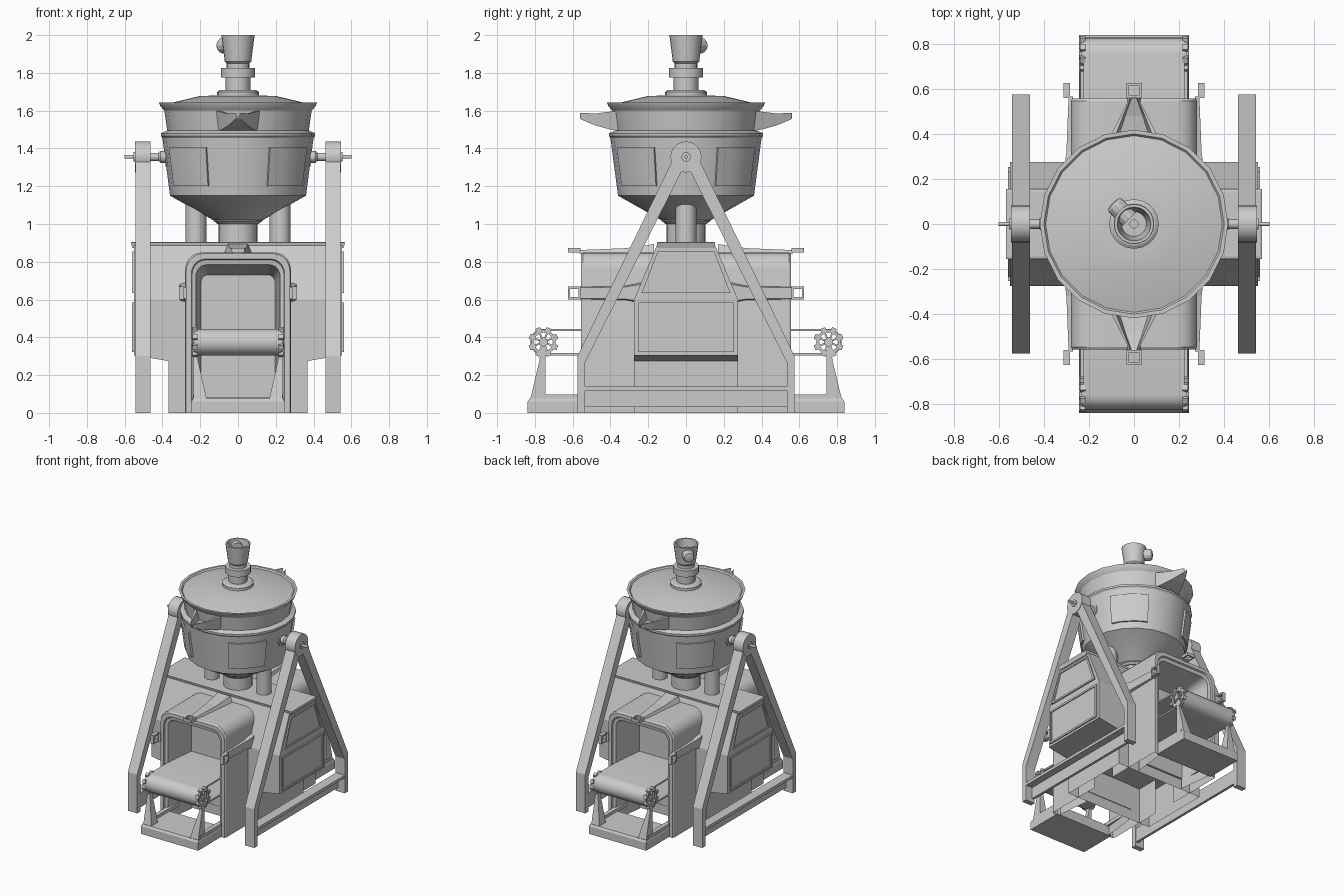
import bpy, bmesh
from math import sin, cos, pi, radians

if "Cube" in bpy.data.objects:
    bpy.data.objects.remove(bpy.data.objects["Cube"])


def loft(name, rings, mirror="", closed=True, caps=True, wrap=False, smooth=True):
    """Skin a list of equal-length 3D rings; mirror is any of 'X', 'Y', 'XY'."""
    bm = bmesh.new()
    vs = [[bm.verts.new(p) for p in r] for r in rings]
    n = len(rings[0])
    pairs = list(zip(vs, vs[1:])) + ([(vs[-1], vs[0])] if wrap else [])
    for a, b in pairs:
        for i in range(n if closed else n - 1):
            j = (i + 1) % n
            bm.faces.new((a[i], a[j], b[j], b[i]))
    if caps and not wrap:
        bm.faces.new(vs[0][::-1])
        bm.faces.new(vs[-1])
    bmesh.ops.recalc_face_normals(bm, faces=bm.faces)
    me = bpy.data.meshes.new(name)
    bm.to_mesh(me)
    bm.free()
    ob = bpy.data.objects.new(name, me)
    bpy.context.collection.objects.link(ob)
    if mirror:
        m = ob.modifiers.new("mirror", "MIRROR")
        m.use_axis = ("X" in mirror, "Y" in mirror, False)
        m.use_mirror_merge = False
    if smooth:
        bpy.ops.object.select_all(action="DESELECT")
        ob.select_set(True)
        bpy.context.view_layer.objects.active = ob
        bpy.ops.object.shade_smooth_by_angle(angle=radians(25))
    return ob


def at(axis, t, u, v):
    return {"x": (t, u, v), "y": (u, t, v), "z": (u, v, t)}[axis]


def prism(name, pts, axis, a, b, mirror="", caps=True):
    return loft(name, [[at(axis, t, *p) for p in pts] for t in (a, b)], mirror, caps=caps, smooth=False)


def rect(u0, u1, v0, v1):
    return [(u0, v0), (u1, v0), (u1, v1), (u0, v1)]


def lathe(name, prof, n=20, axis="z", c=(0, 0), mirror="", wrap=False):
    """Revolve (radius, position) pairs about an axis through c."""
    rings = [[at(axis, t, c[0] + r * cos(2 * pi * i / n), c[1] + r * sin(2 * pi * i / n))
              for i in range(n)] for r, t in prof]
    return loft(name, rings, mirror, wrap=wrap)


def square_ring(name, axis, a, b, c, h, w, mirror):
    def sq(s, t):
        return [at(axis, t, *p) for p in rect(c[0] - s, c[0] + s, c[1] - s, c[1] + s)]
    return loft(name, [sq(h, a), sq(h, b), sq(h - w, b), sq(h - w, a)], mirror, wrap=True, smooth=False)


# Hopper pot with lid
lathe("pot", [(.11, 1.0), (.13, 1.02), (.36, 1.15), (.40, 1.455), (.408, 1.465), (.408, 1.48),
              (.375, 1.495), (.39, 1.60), (.412, 1.625), (.418, 1.642), (.40, 1.642), (.392, 1.632),
              (.20, 1.678), (.11, 1.68)])
lathe("lid_collar", [(.11, 1.67), (.11, 1.70), (.095, 1.71), (.065, 1.71), (.065, 1.775), (.09, 1.775),
                     (.09, 1.825), (.06, 1.825), (.06, 1.85), (.07, 1.86), (.088, 2.0), (.075, 2.0),
                     (.055, 1.88), (.02, 1.88), (.02, 1.895)])
# Side pipe on the filler cup
pipe = lathe("cup_pipe", [(.042, .03), (.042, .115), (.034, .128), (.012, .132)], 12, "x", (0, 1.945))
pipe.rotation_euler.z = radians(135)


# Curved panels on the pot
def pot_r(z):
    return .36 + (z - 1.15) * .131


def panel(name, a0, a1, z0, z1, d):
    rings = []
    for i in range(4):
        a = radians(a0 + (a1 - a0) * i / 3)
        rings.append([(r * cos(a), r * sin(a), z) for r, z in
                      ((pot_r(z0) - .03, z0), (pot_r(z0) + d, z0), (pot_r(z1) + d, z1), (pot_r(z1) - .03, z1))])
    loft(name, rings, "XY")


panel("pot_panel", 25, 65, 1.20, 1.405, .010)

# Pouring spouts: tapering troughs
spout = []
for y, w, zt, zb in ((-.35, .125, 1.60, 1.492), (-.40, .10, 1.595, 1.50),
                     (-.48, .06, 1.585, 1.522), (-.555, .02, 1.588, 1.553), (-.562, .012, 1.588, 1.56)):
    k, f = w * .8, zb + (zt - zb) * .3
    spout.append([(-w, y, zt), (-w * .85, y, zb), (w * .85, y, zb), (w, y, zt),
                  (k, y, zt), (k * .8, y, f), (-k * .8, y, f), (-k, y, zt)])
loft("spout", spout, "Y", smooth=False)

# Outlet pipes below the pot
lathe("outlet_neck", [(.102, .89), (.102, 1.005), (.13, 1.015), (.13, 1.04)])
lathe("outlet_pipe", [(.055, .89), (.055, 1.12)], 16, "z", (.223, 0), "X")

# Trunnions
H = 1.355
lathe("trunnion_boss", [(.05, .36), (.05, .385), (.032, .385), (.032, .41), (.022, .42),
                        (.022, .47)], 16, "x", (0, H), "X")
lathe("trunnion_hub", [(.082, .462), (.082, .545)], 24, "x", (0, H), "X")
lathe("trunnion_cap", [(.025, .54), (.025, .553), (.009, .553), (.009, .602)], 12, "x", (0, H), "X")

# A-frame legs, tied by an angle-section beam
prism("leg", [(0, 1.30), (-.075, 1.33), (-.575, .30), (-.575, 0), (-.535, 0), (-.535, .265), (-.02, 1.285)],
      "x", .462, .542, "XY")
prism("leg_tie_beam", [(.465, .03), (.485, .03), (.485, .118), (.54, .118), (.54, .14), (.465, .14)],
      "y", -.54, .54, "X")

# Central housing with sloping shoulders and angled underside, on an open skirt
body = []
for x, b in ((-.55, .305), (-.37, .275), (.37, .275), (.55, .305)):
    body.append([(x, -.275, b), (x, .275, b), (x, .275, .60), (x, .155, .885), (x, -.155, .885), (x, -.275, .60)])
loft("housing", body, smooth=False)
prism("housing_skirt", rect(-.368, .368, -.275, .275), "z", 0, .29, caps=False)
loft("housing_top_plate", [[(-w, -d, z), (w, -d, z), (w, d, z), (-w, d, z)]
                           for w, d, z in ((.557, .148, .872), (.568, .155, .902), (.56, .145, .905))], smooth=False)


# Framed side panels
def framed(name, outer, inner):
    ring = [[at("x", x, *p) for p in pts] for pts, x in
            ((outer, .548), (outer, .56), (inner, .56), (inner, .553))]
    loft(name, ring, "X", smooth=False)


framed("side_panel", rect(-.252, .252, .322, .585), rect(-.238, .238, .336, .571))
framed("side_panel_upper", [(-.235, .635), (.235, .635), (.15, .855), (-.15, .855)],
       [(-.212, .648), (.212, .648), (.14, .842), (-.14, .842)])


# Arched conveyor tunnels
def arch(w, h, r, y, z0=0):
    pts = [(-w, y, z0)]
    for cx, a0 in ((-w + r, 180), (w - r, 90)):
        pts += [(cx + r * cos(radians(a0 - 18 * i)), y, h - r + r * sin(radians(a0 - 18 * i))) for i in range(6)]
    return pts + [(w, y, z0)]


loft("tunnel", [arch(.28, .85, .09, -.1), arch(.28, .85, .09, -.545), arch(.274, .843, .09, -.557),
                arch(.247, .815, .075, -.557), arch(.243, .81, .075, -.545), arch(.223, .785, .06, -.54),
                arch(.215, .77, .06, -.45), arch(.195, .73, .04, -.285)], "Y", closed=False, caps=False)
prism("tunnel_back_wall", rect(-.20, .20, .08, .735), "y", -.29, -.27, "Y")

# Straps with square end rings
loft("top_strap", [[(-w, y, .84), (w, y, .84), (w * .7, y, z), (-w * .7, y, z)]
                   for y, w, z in ((-.565, .03, .862), (-.32, .06, .872), (-.17, .075, .893))], "Y", smooth=False)
square_ring("top_strap_ring", "z", .85, .872, (0, -.592), .034, .012, "Y")
loft("side_strap", [[(.27, y, .635 - h), (x, y, .635 - h * .8), (x, y, .635 + h * .8), (.27, y, .635 + h)]
                    for y, x, h in ((-.565, .29, .035), (-.32, .30, .04), (-.20, .315, .065))], "XY", smooth=False)
square_ring("side_strap_ring", "x", .285, .313, (-.592, .635), .034, .012, "XY")

# Conveyor belts: hollow stadium loops
C, Z = -.755, .375


def half(r):
    return [(-.28, Z + r)] + [(C - r * sin(pi * i / 10), Z + r * cos(pi * i / 10)) for i in range(11)] + [(-.28, Z - r)]


loft("belt", [[(x, *p) for p in half(.07) + half(.058)[::-1]] for x in (-.225, .225)], "Y")
lathe("belt_axle", [(.014, -.245), (.014, .245)], 10, "x", (C, Z), "Y")
# Sprocket wheels at the belt ends
lathe("sprocket_rim", [(.066, .215), (.066, .236), (.05, .236), (.05, .215)], 16, "x", (C, Z), "XY", wrap=True)
lathe("sprocket_hub", [(.024, .21), (.024, .243)], 10, "x", (C, Z), "XY")
for i in range(8):
    a = 2 * pi * (i + .5) / 8

    def pt(r, s):
        return (C + r * cos(a) - s * sin(a), Z + r * sin(a) + s * cos(a))
    prism("sprocket_tooth", [pt(.06, -.016), pt(.08, -.013), pt(.08, .013), pt(.06, .016)], "x", .215, .24, "XY")
    prism("sprocket_spoke", [pt(.015, -.005), pt(.055, -.005), pt(.055, .005), pt(.015, .005)], "x", .22, .233, "XY")

# Belt stands and base slabs
loft("belt_stand", [[(x0, y0, z), (.235, y0, z), (.235, y1, z), (x0, y1, z)]
                    for x0, y0, y1, z in ((.165, -.825, -.745, .07), (.212, -.775, -.745, .28),
                                          (.215, -.768, -.742, .38))], "XY", smooth=False)
loft("base_slab", [[(-w, y, z), (w, y, z), (w, -.545, z), (-w, -.545, z)]
                   for w, y, z in ((.245, -.838, 0), (.245, -.838, .06), (.24, -.828, .075))], "Y", smooth=False)
prism("base_rail", rect(-.80, -.30, .07, .097), "x", .205, .238, "XY")
